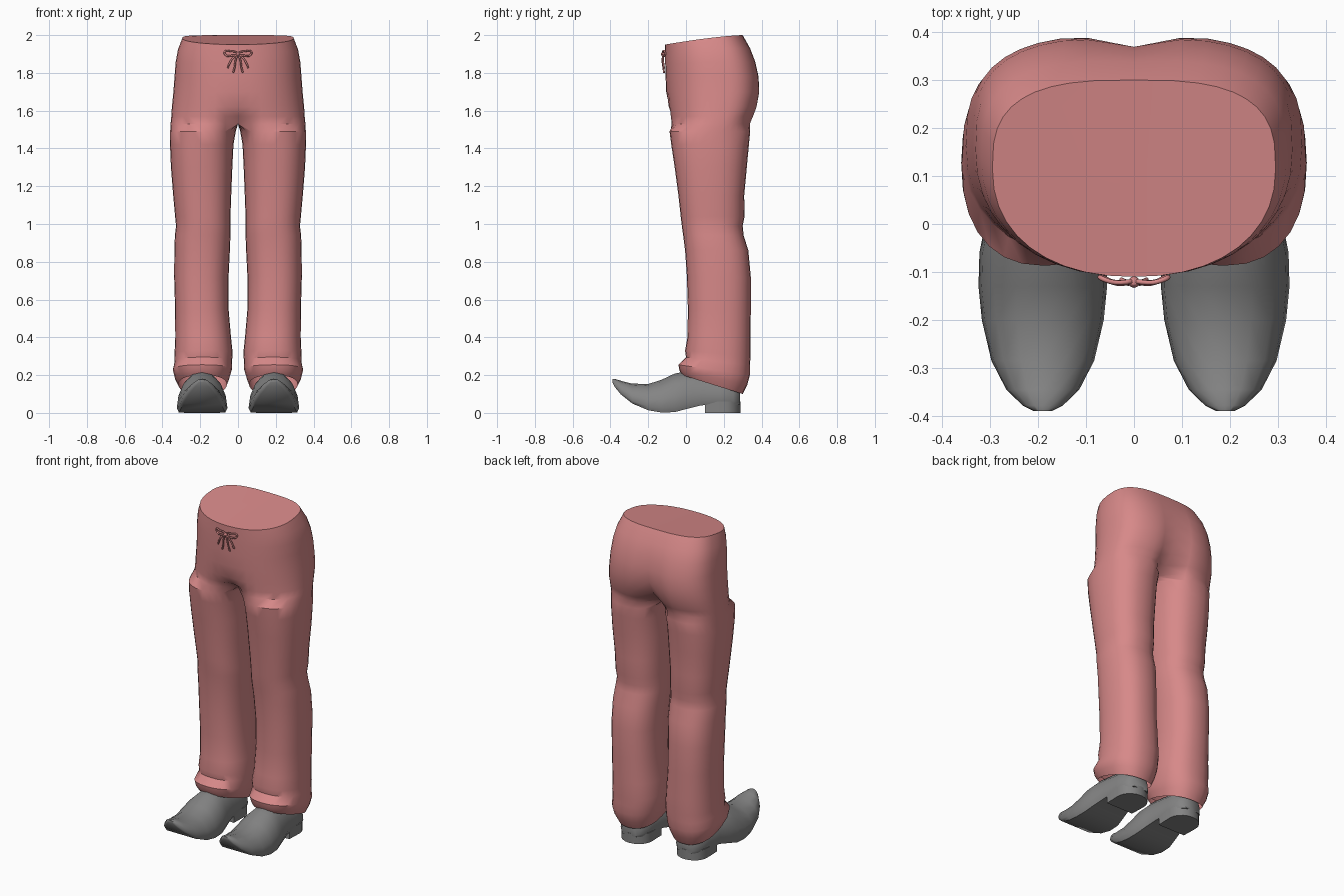
import bpy, bmesh, math

if "Cube" in bpy.data.objects:
    bpy.data.objects.remove(bpy.data.objects["Cube"])

ARC, INNER = 21, 7          # points on the outer arc and on the inner leg side
N = ARC + INNER


def material(name, rgb):
    m = bpy.data.materials.new(name)
    m.diffuse_color = (*rgb, 1)
    m.use_nodes = True
    m.node_tree.nodes["Principled BSDF"].inputs["Base Color"].default_value = m.diffuse_color
    return m


PINK = material("dusty pink cloth", (0.68, 0.25, 0.25))
GREY = material("grey leather", (0.23, 0.23, 0.23))


def spow(v, e):
    return math.copysign(abs(v) ** e, v)


def finish(bm, name, mat, angle=40):
    """Turn a half-model bmesh into a mirrored, shaded object."""
    bmesh.ops.recalc_face_normals(bm, faces=bm.faces[:])
    me = bpy.data.meshes.new(name)
    bm.to_mesh(me)
    bm.free()
    ob = bpy.data.objects.new(name, me)
    bpy.context.collection.objects.link(ob)
    me.materials.append(mat)
    bpy.ops.object.select_all(action='DESELECT')
    ob.select_set(True)
    bpy.context.view_layer.objects.active = ob
    bpy.ops.object.shade_smooth_by_angle(angle=math.radians(angle))
    mod = ob.modifiers.new("mirror", 'MIRROR')
    mod.use_clip = True
    mod.merge_threshold = 0.0005
    return ob


def bridge(bm, a, b, closed=True):
    n = len(a)
    for i in range(n if closed else n - 1):
        j = (i + 1) % n
        bm.faces.new((a[i], a[j], b[j], b[i]))


# Leg rings from hem to crotch: z front, z back, x inner, x outer, y front, y back
LEG = [
    (.20, .10, .060, .315, -.020, .300), (.225, .15, .045, .335, -.035, .325),
    (.255, .20, .033, .345, -.040, .338), (.295, .25, .032, .335, .000, .338),
    (.33, .30, .028, .336, -.005, .342), (.40, .40, .037, .332, .008, .342),
    (.55, .55, .050, .333, .010, .343), (.72, .72, .050, .338, .005, .343),
    (.86, .86, .043, .337, -.005, .330), (.94, .94, .040, .334, -.015, .305),
    (.99, .99, .040, .328, -.022, .300), (1.04, 1.04, .040, .333, -.028, .310),
    (1.15, 1.15, .036, .343, -.040, .308), (1.30, 1.30, .030, .355, -.060, .322),
    (1.42, 1.42, .024, .360, -.078, .333), (1.49, 1.49, .012, .359, -.087, .340),
]
# Hip rings up to the waist: z front, z back, half width, y front, y back, front dent, back dent
HIP = [
    (1.53, 1.53, .357, -.090, .345, .09, .14), (1.57, 1.57, .353, -.093, .362, .04, .09),
    (1.62, 1.62, .350, -.098, .381, .01, .055), (1.70, 1.70, .342, -.105, .394, 0, .03),
    (1.78, 1.78, .336, -.108, .389, 0, .02), (1.85, 1.86, .330, -.110, .370, 0, .012),
    (1.91, 1.93, .318, -.110, .342, 0, .004), (1.95, 2.0, .295, -.110, .300, 0, 0),
]


def leg_ring(zf, zb, xi, xo, yf, yb):
    pts = []
    start = -math.pi * (ARC - 1) / N
    for k in range(N):
        t = start + 2 * math.pi * k / N
        x = (xi + xo) / 2 + (xo - xi) / 2 * spow(math.cos(t), .85)
        y = (yf + yb) / 2 + (yb - yf) / 2 * spow(math.sin(t), .85)
        pts.append((x, y, zf + (zb - zf) * (y - yf) / (yb - yf)))
    return pts


def hip_ring(zf, zb, w, yf, yb, df, db):
    pts = []
    yc = yf + .55 * (yb - yf)
    for k in range(ARC):
        t = -math.pi / 2 + math.pi * k / (ARC - 1)
        s = math.sin(t)
        e = .9 if s < 0 else .68
        x = 0 if k in (0, ARC - 1) else w * math.cos(t) ** e
        y = yc + spow(s, e) * ((yc - yf) if s < 0 else (yb - yc))
        u = 1 - (yb - y) / (yb - yf)
        dent = math.exp(-(x / .07) ** 2)
        y += dent * (df if s < 0 else -db)
        pts.append((x, y, zb - (zb - zf) * (1 - u) ** 1.4))
    return pts


# Trousers: one leg and half of the hips, mirrored
bm = bmesh.new()
prev = None
for row in LEG:
    ring = [bm.verts.new(p) for p in leg_ring(*row)]
    if prev:
        bridge(bm, prev, ring)
    prev = ring
for i, row in enumerate(HIP):
    pts = hip_ring(*row)
    if i == 0:      # crotch seam closes the inner side of the leg
        yb, yf = pts[-1][1], pts[0][1]
        pts += [(0, yb + (yf - yb) * (k + 1) / (INNER + 1), row[0]) for k in range(INNER)]
    ring = [bm.verts.new(p) for p in pts]
    bridge(bm, prev[:len(ring)], ring, closed=(i == 0))
    prev = ring
bm.faces.new(prev)  # waist cap
finish(bm, "trousers", PINK)

# Shoes: sections from toe to back: y, z bottom, z top, half width
SHOE_X = .19
SHOE = [
    (-.390, .163, .178, .018), (-.378, .138, .181, .042), (-.345, .098, .170, .076),
    (-.285, .050, .155, .107), (-.20, .014, .153, .127), (-.13, .002, .175, .134),
    (-.06, .004, .208, .132), (0, .020, .220, .120), (.08, .040, .215, .102),
    (.18, .045, .200, .095), (.25, .045, .180, .083), (.285, .045, .150, .052),
]
HALF = [(.92, 0), (1, .14), (.95, .42), (.76, .72), (.42, .93)]
SECTION = HALF + [(0, 1)] + [(-x, z) for x, z in reversed(HALF)]
bm = bmesh.new()
prev = None
for y, zb, zt, w in SHOE:
    ring = [bm.verts.new((SHOE_X + w * u, y, zb + (zt - zb) * v)) for u, v in SECTION]
    if prev:
        bridge(bm, prev, ring)
    else:
        bm.faces.new(ring)
    prev = ring
bm.faces.new(prev)
finish(bm, "shoes", GREY, 50)

# Heel blocks with a rounded back
outline = [(-.092, .10), (.092, .10)]
outline += [(.095 * math.cos(a), .20 + .088 * math.sin(a))
            for a in (math.pi * k / 10 for k in range(11))]
bm = bmesh.new()
low = [bm.verts.new((SHOE_X + x, y, 0)) for x, y in outline]
high = [bm.verts.new((SHOE_X + x, y, .06)) for x, y in outline]
bridge(bm, low, high)
bm.faces.new(low)
bm.faces.new(high)
finish(bm, "heels", GREY)


# Drawstring bow: loops and tails as thin cords, then a knot
def cord(name, pts, closed=False):
    cu = bpy.data.curves.new(name, 'CURVE')
    cu.dimensions = '3D'
    cu.bevel_depth = .005
    cu.bevel_resolution = 1
    cu.resolution_u = 4
    cu.use_fill_caps = True
    for side in (-1, 1):
        sp = cu.splines.new('BEZIER')
        sp.bezier_points.add(len(pts) - 1)
        for bp, (x, y, z) in zip(sp.bezier_points, pts):
            bp.co = (side * x, y, z)
            bp.handle_left_type = bp.handle_right_type = 'AUTO'
        sp.use_cyclic_u = closed
    cu.materials.append(PINK)
    bpy.context.collection.objects.link(bpy.data.objects.new(name, cu))


cord("bow_loops", [(.004, -.120, 1.90), (.04, -.122, 1.915), (.07, -.112, 1.912),
                   (.064, -.112, 1.893), (.035, -.124, 1.892)], True)
cord("bow_outer_tails", [(.004, -.122, 1.897), (.03, -.122, 1.875),
                         (.045, -.120, 1.85), (.055, -.116, 1.825)])
cord("bow_inner_tails", [(.004, -.122, 1.897), (.014, -.124, 1.86),
                         (.018, -.120, 1.83), (.026, -.116, 1.80)])
bpy.ops.mesh.primitive_uv_sphere_add(segments=10, ring_count=6, radius=.012,
                                     location=(0, -.121, 1.9))
knot = bpy.context.object
knot.name = "bow_knot"
knot.data.materials.append(PINK)
bpy.ops.object.shade_smooth_by_angle()
